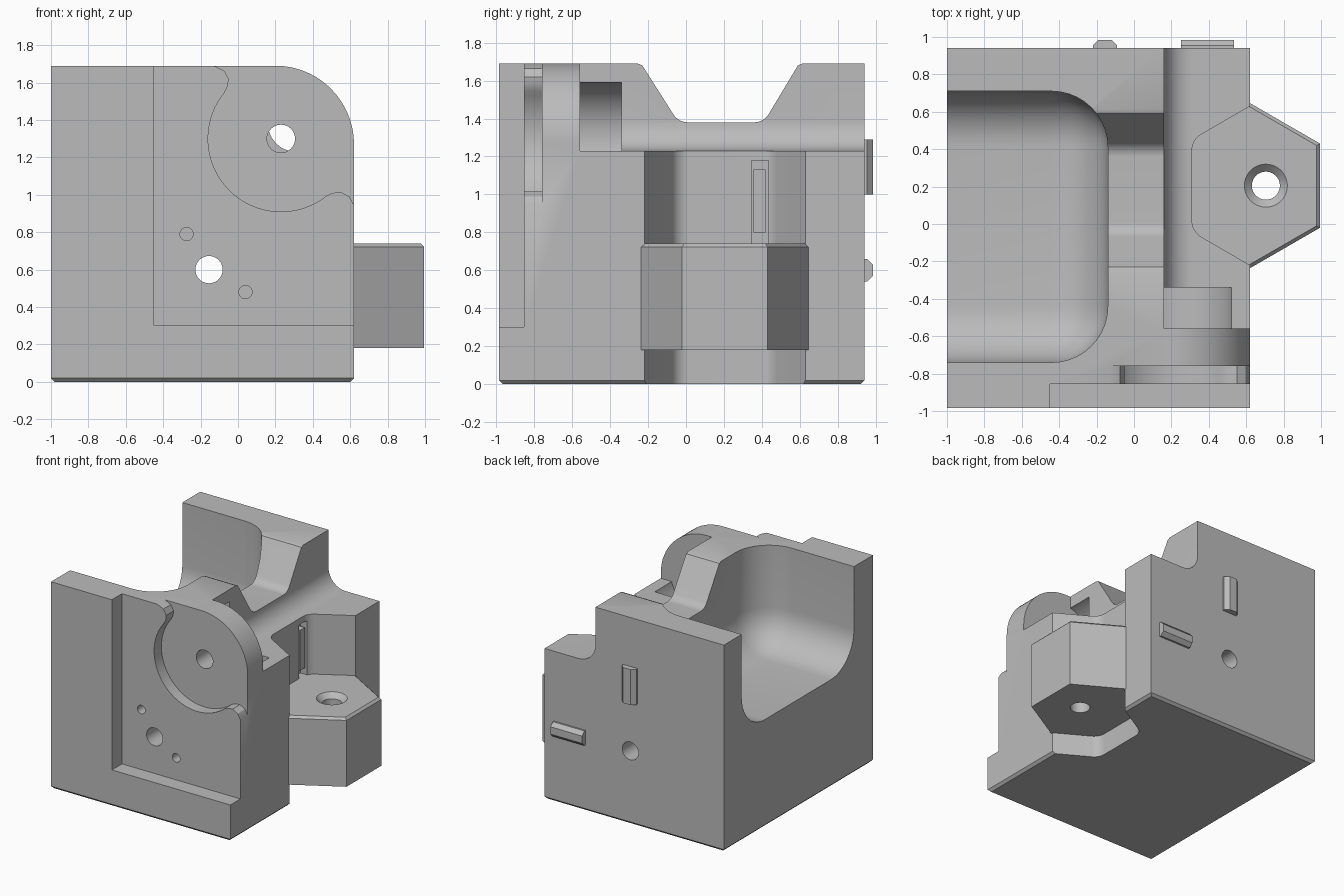
import bpy, bmesh
from math import cos, sin, pi, radians
from mathutils import Vector

if "Cube" in bpy.data.objects:
    bpy.data.objects.remove(bpy.data.objects["Cube"], do_unlink=True)

grey = bpy.data.materials.new("plain_grey")
grey.use_nodes = True
grey.diffuse_color = (0.5, 0.5, 0.5, 1)
grey.node_tree.nodes["Principled BSDF"].inputs["Base Color"].default_value = (0.5, 0.5, 0.5, 1)


def finish(name, bm):
    bmesh.ops.recalc_face_normals(bm, faces=bm.faces[:])
    mesh = bpy.data.meshes.new(name)
    bm.to_mesh(mesh)
    bm.free()
    mesh.materials.append(grey)
    obj = bpy.data.objects.new(name, mesh)
    bpy.context.collection.objects.link(obj)
    return obj


def prism_bm(points, axis, low, high):
    """Extrude a 2D outline along one axis."""
    place = {"X": lambda p, t: (t, p[0], p[1]),
             "Y": lambda p, t: (p[0], t, p[1]),
             "Z": lambda p, t: (p[0], p[1], t)}[axis]
    bm = bmesh.new()
    ends = [[bm.verts.new(place(p, t)) for p in points] for t in (low, high)]
    bm.faces.new(ends[0])
    bm.faces.new(ends[1])
    n = len(points)
    for i in range(n):
        j = (i + 1) % n
        bm.faces.new((ends[0][i], ends[0][j], ends[1][j], ends[1][i]))
    return bm


def prism(name, points, axis, low, high):
    return finish(name, prism_bm(points, axis, low, high))


def rounded(corners, steps=8):
    """Outline from (u, v, radius) corners, with tangent arcs."""
    out = []
    n = len(corners)
    for i, (u, v, r) in enumerate(corners):
        p = Vector((u, v))
        if r == 0:
            out.append(p)
            continue
        a = (Vector(corners[i - 1][:2]) - p).normalized()
        b = (Vector(corners[(i + 1) % n][:2]) - p).normalized()
        half = a.angle(b) / 2
        centre = p + (a + b).normalized() * (r / sin(half))
        reach = r * cos(half) / sin(half)
        start, end = p + a * reach - centre, p + b * reach - centre
        for k in range(steps + 1):
            out.append(centre + start.lerp(end, k / steps).normalized() * r)
    return out


def arc(u, v, r, start, end, steps):
    return [(u + r * cos(radians(start + (end - start) * k / steps)),
             v + r * sin(radians(start + (end - start) * k / steps))) for k in range(steps + 1)]


def circle(u, v, r, steps=40):
    return arc(u, v, r, 0, 360, steps)[:-1]


def box(name, x0, x1, y0, y1, z0, z1):
    return prism(name, [(x0, y0), (x1, y0), (x1, y1), (x0, y1)], "Z", z0, z1)


def cut(target, cutter):
    mod = target.modifiers.new("cut", "BOOLEAN")
    mod.operation = "DIFFERENCE"
    mod.solver = "EXACT"
    mod.object = cutter
    bpy.context.view_layer.objects.active = target
    bpy.ops.object.modifier_apply(modifier=mod.name)
    bpy.data.objects.remove(cutter, do_unlink=True)


def smooth(obj):
    bpy.ops.object.select_all(action="DESELECT")
    obj.select_set(True)
    bpy.context.view_layer.objects.active = obj
    bpy.ops.object.shade_smooth_by_angle(angle=radians(30))


# Main block with one large rounded corner and a chamfered base
bm = prism_bm(rounded([(-1, 0, 0), (0.62, 0, 0), (0.62, 1.69, 0.42), (-1, 1.69, 0)], 24),
              "Y", -0.985, 0.94)
base = [e for e in bm.edges if all(v.co.z < 0.001 for v in e.verts)]
bmesh.ops.bevel(bm, geom=base, offset=0.02, segments=1, affect="EDGES")
body = finish("body", bm)

# Lowered shelf behind the front plate, with a concave fillet
cut(body, prism("shelf_cut", rounded([(0.16, 1.23, 0.15), (0.9, 1.23, 0), (0.9, 2, 0), (0.16, 2, 0)]),
                "Y", -0.56, 1.2))

# Clearance behind the plate
cut(body, prism("clearance_cut", circle(0.23, 1.3, 0.3), "Y", -0.56, -0.34))

# Scooped pocket open to the side and top
bm = bmesh.new()
bmesh.ops.create_cube(bm, size=1)
for v in bm.verts:
    v.co = (-0.14 if v.co.x > 0 else -1.8,
            0.71 if v.co.y > 0 else -0.74,
            2.4 if v.co.z > 0 else 0.88)
bmesh.ops.bevel(bm, geom=bm.edges[:], offset=0.3, segments=10, profile=0.5, affect="EDGES")
cut(body, finish("pocket_cut", bm))

# Valley across the ridge
cut(body, prism("valley_cut", rounded([(-0.28, 1.9, 0), (-0.28, 1.7, 0), (-0.23, 1.68, 0), (-0.04, 1.38, 0.09),
                                       (0.41, 1.38, 0.09), (0.59, 1.68, 0), (0.64, 1.7, 0), (0.64, 1.9, 0)]),
                "X", -0.6, 0.8))

# Front recess and round seat
cut(body, box("front_recess_cut", -0.45, 0.8, -1.2, -0.855, 0.3, 1.9))
seat = arc(0.23, 1.3, 0.39, 141, 309, 36)
seat += [(0.505, 1.01), (0.55, 1.015), (0.595, 0.99), (0.62, 0.945), (0.8, 0.945), (0.8, 1.9),
         (-0.13, 1.9), (-0.13, 1.69), (-0.075, 1.665), (-0.05, 1.62), (-0.055, 1.58)]
cut(body, prism("seat_cut", seat, "Y", -1.1, -0.76))

# Holes: seat bore, long through bore, two small blind holes
for x, z, r, end in ((0.23, 1.3, 0.075, -0.4), (-0.155, 0.6, 0.073, 1.2),
                     (-0.275, 0.79, 0.035, -0.7), (0.04, 0.48, 0.035, -0.7)):
    cut(body, prism("hole_cut", circle(x, z, r), "Y", -1.1, end))

# Side notch that receives the hexagonal foot
cut(body, prism("notch_cut", rounded([(0.31, -0.04, 0.1), (0.31, 0.45, 0.1), (0.62, 0.63, 0),
                                      (0.9, 0.79, 0), (0.9, -0.38, 0), (0.62, -0.22, 0)]),
                "Z", -0.5, 2))

# Key slot in the notch wall
cut(body, box("slot_cut", 0.26, 0.5, 0.345, 0.435, 0.7, 1.18))
smooth(body)
box("slot_key", 0.25, 0.31, 0.355, 0.42, 0.8, 1.13)

# Hexagonal foot with a chamfered top and countersunk bore
bm = prism_bm([(0.605 + 0.45 * cos(pi / 6 + k * pi / 3), 0.205 + 0.45 * sin(pi / 6 + k * pi / 3))
               for k in range(6)], "Z", 0.18, 0.74)
rim = [e for e in bm.edges if all(v.co.z > 0.7 for v in e.verts)]
bmesh.ops.bevel(bm, geom=rim, offset=0.018, segments=1, affect="EDGES")
foot = finish("hex_foot", bm)
cut(foot, prism("bore_cut", circle(0.705, 0.205, 0.075), "Z", 0, 1))
bm = bmesh.new()
bmesh.ops.create_cone(bm, cap_ends=True, segments=40, radius1=0.07, radius2=0.13, depth=0.06)
bmesh.ops.translate(bm, verts=bm.verts[:], vec=(0.705, 0.205, 0.725))
cut(foot, finish("countersink_cut", bm))
smooth(foot)

# Chamfered locating tabs on the back
for name, x0, x1, z0, z1 in (("upright_tab", -0.22, -0.09, 1.0, 1.29),
                             ("level_tab", 0.25, 0.535, 0.54, 0.66)):
    bm = prism_bm([(x0, z0), (x1, z0), (x1, z1), (x0, z1)], "Y", 0.9, 0.985)
    long_way = Vector((0, 0, 1)) if z1 - z0 > x1 - x0 else Vector((1, 0, 0))
    edges = [e for e in bm.edges if all(v.co.y > 0.95 for v in e.verts)
             and abs((e.verts[0].co - e.verts[1].co).normalized().dot(long_way)) > 0.9]
    bmesh.ops.bevel(bm, geom=edges, offset=0.03, segments=1, affect="EDGES")
    finish(name, bm)
